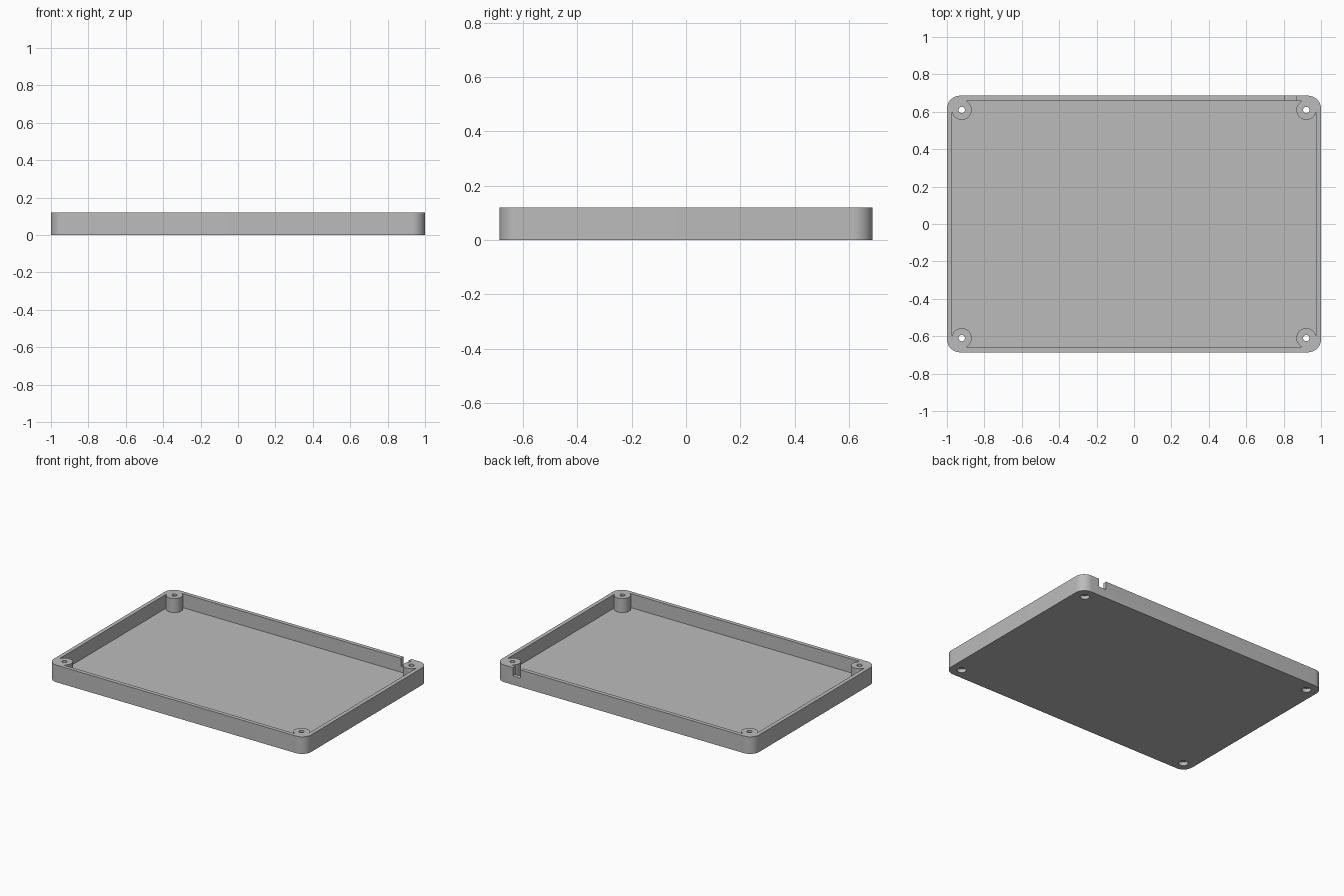
import bpy, bmesh
from math import cos, sin, pi, radians

if "Cube" in bpy.data.objects:
    bpy.data.objects.remove(bpy.data.objects["Cube"], do_unlink=True)

HX, HY, H = 1.0, 0.686, 0.12        # half length, half depth, height
WALL, FLOOR, CORNER = 0.028, 0.022, 0.07
POST_X, POST_Y, POST_R = 0.921, 0.61, 0.053
CORNERS = [(sx * POST_X, sy * POST_Y) for sx in (-1, 1) for sy in (-1, 1)]


def prism(name, outline, z0, z1):
    """Extrude a closed outline from z0 to z1."""
    bm = bmesh.new()
    face = bm.faces.new([bm.verts.new((x, y, z0)) for x, y in outline])
    top = bmesh.ops.extrude_face_region(bm, geom=[face])["geom"]
    bmesh.ops.translate(bm, vec=(0, 0, z1 - z0),
                        verts=[g for g in top if isinstance(g, bmesh.types.BMVert)])
    bmesh.ops.recalc_face_normals(bm, faces=bm.faces)
    mesh = bpy.data.meshes.new(name)
    bm.to_mesh(mesh)
    bm.free()
    obj = bpy.data.objects.new(name, mesh)
    bpy.context.collection.objects.link(obj)
    return obj


def arc(cx, cy, r, start, sweep, n):
    return [(cx + r * cos(start + sweep * i / n), cy + r * sin(start + sweep * i / n))
            for i in range(n + 1)]


def rounded_rect(hx, hy, r):
    pts = []
    for k, (sx, sy) in enumerate([(1, 1), (-1, 1), (-1, -1), (1, -1)]):
        pts += arc(sx * (hx - r), sy * (hy - r), r, k * pi / 2, pi / 2, 12)
    return pts


def circle(c, r):
    return arc(*c, r, 0, 2 * pi, 48)[:-1]


def cut(target, cutter):
    """Subtract the cutter from the target and discard it."""
    mod = target.modifiers.new("cut", 'BOOLEAN')
    mod.operation, mod.solver, mod.object = 'DIFFERENCE', 'EXACT', cutter
    bpy.ops.object.select_all(action='DESELECT')
    bpy.context.view_layer.objects.active = target
    target.select_set(True)
    bpy.ops.object.modifier_apply(modifier=mod.name)
    bpy.data.objects.remove(cutter, do_unlink=True)


# Outer block and the hollow, which leaves the corner screw posts standing
tray = prism("enclosure_tray", rounded_rect(HX, HY, CORNER), 0, H)
cavity = prism("cavity", rounded_rect(HX - WALL, HY - WALL, CORNER - WALL), FLOOR, H + 0.1)
for c in CORNERS:
    cut(cavity, prism("post", circle(c, POST_R), -0.1, H + 0.2))
cut(tray, cavity)

# Screw holes with counterbores underneath
for c in CORNERS:
    cut(tray, prism("screw_hole", circle(c, 0.017), -0.1, H + 0.1))
    cut(tray, prism("counterbore", circle(c, 0.03), -0.1, 0.025))

# Cable notch in the back wall
x0, x1 = 0.807, 0.866
y0, y1 = HY - WALL - 0.004, HY + 0.1
cut(tray, prism("cable_notch", [(x0, y0), (x1, y0), (x1, y1), (x0, y1)], 0.062, H + 0.1))

# Grey plastic
mat = bpy.data.materials.new("grey_plastic")
mat.use_nodes = True
grey = (0.5, 0.5, 0.5, 1)
mat.diffuse_color = grey
mat.node_tree.nodes["Principled BSDF"].inputs["Base Color"].default_value = grey
tray.data.materials.clear()
tray.data.materials.append(mat)

bpy.ops.object.select_all(action='DESELECT')
tray.select_set(True)
bpy.context.view_layer.objects.active = tray
bpy.ops.object.shade_smooth_by_angle(angle=radians(30))
